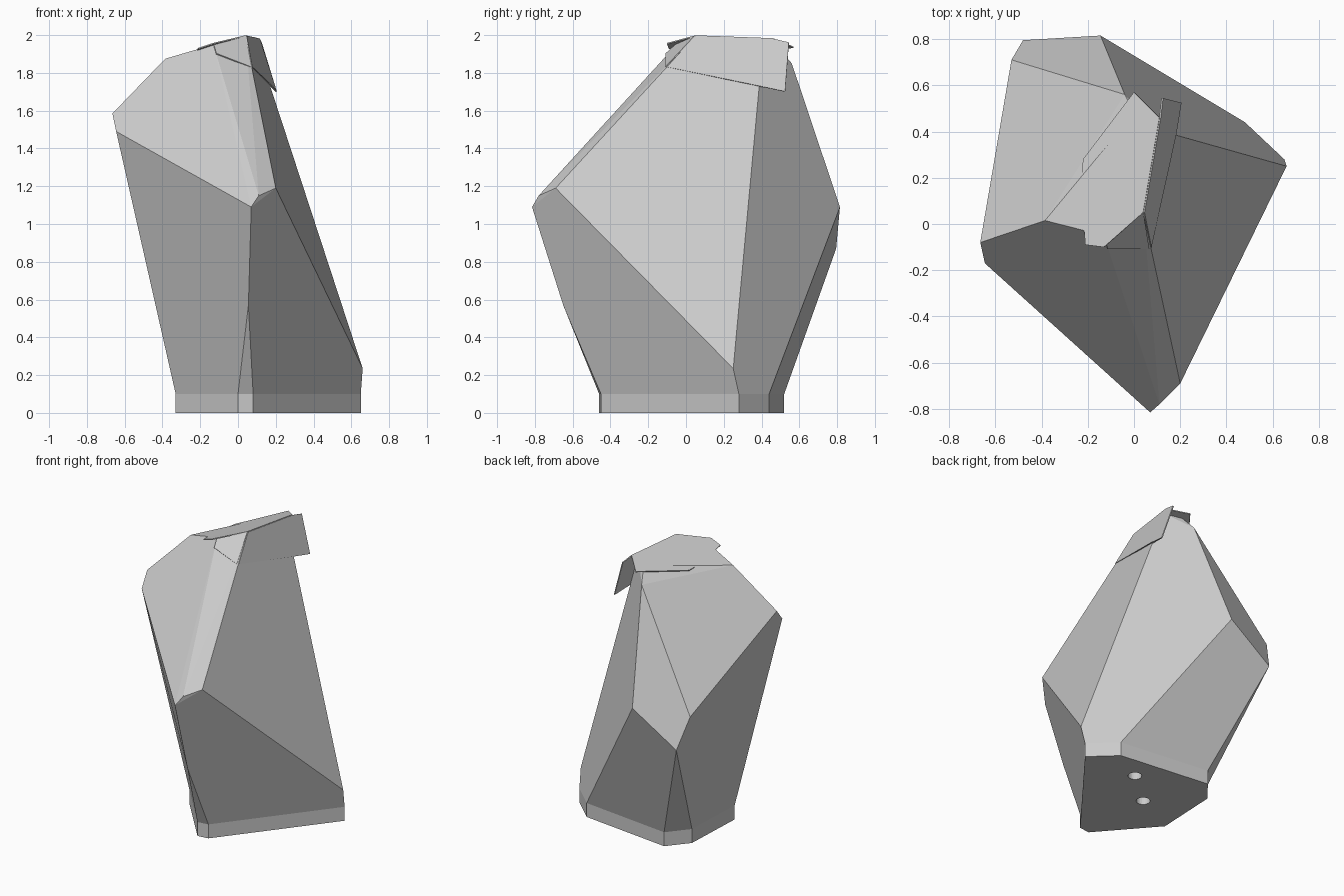
import bpy, bmesh
from mathutils import Vector

if "Cube" in bpy.data.objects:
    bpy.data.objects.remove(bpy.data.objects["Cube"], do_unlink=True)

# One plain grey for everything
grey = bpy.data.materials.new("stone_grey")
grey.use_nodes = True
grey.diffuse_color = (0.6, 0.6, 0.6, 1)
grey.node_tree.nodes["Principled BSDF"].inputs["Base Color"].default_value = (0.6, 0.6, 0.6, 1)


def make_object(name, bm):
    bmesh.ops.recalc_face_normals(bm, faces=bm.faces)
    mesh = bpy.data.meshes.new(name)
    bm.to_mesh(mesh)
    bm.free()
    mesh.materials.append(grey)
    obj = bpy.data.objects.new(name, mesh)
    bpy.context.scene.collection.objects.link(obj)
    return obj


def thicken(bm, face, offset):
    """Extrude one face into a solid along an offset."""
    new = bmesh.ops.extrude_face_region(bm, geom=[face])["geom"]
    verts = [v for v in new if isinstance(v, bmesh.types.BMVert)]
    bmesh.ops.translate(bm, verts=verts, vec=offset)


def sheet(name, corners, outward, lift=0.002, thickness=0.007):
    """Thin plate lying just outside a facet of the body."""
    bm = bmesh.new()
    face = bm.faces.new([bm.verts.new(c) for c in corners])
    face.normal_update()
    n = face.normal.copy()
    if n.dot(Vector(outward)) < 0:
        n.negate()
    bmesh.ops.translate(bm, verts=bm.verts, vec=n * lift)
    thicken(bm, face, -n * thickness)
    return make_object(name, bm)


# Outline of the foot, counter-clockwise
FOOT = [(0.0, -0.46), (0.08, -0.45), (0.65, 0.28), (0.48, 0.44),
        (-0.19, 0.52), (-0.31, 0.375), (-0.33, -0.08)]
FOOT_TOP = 0.1
peak = Vector((0.04, 0.05, 1.995))
brow = Vector((-0.13, -0.05, 1.95))

# Faceted body: hull of its corner points
corners = [(x, y, FOOT_TOP) for x, y in FOOT] + [
    # front corner, and the bend below it
    (0.07, -0.815, 1.09), (0.11, -0.78, 1.15), (0.20, -0.69, 1.19), (0.055, -0.65, 0.57),
    # side corners
    (-0.665, -0.08, 1.585), (-0.645, -0.17, 1.49), (0.66, 0.25, 0.235),
    # back corner
    (-0.145, 0.815, 1.09), (-0.53, 0.71, 1.09), (-0.48, 0.795, 0.87),
    # crown
    (-0.385, 0.015, 1.875), (0.09, 0.41, 1.975), (0.0, 0.48, 1.945), (-0.04, 0.56, 1.85),
    peak, brow]
bm = bmesh.new()
for c in corners:
    bm.verts.new(c)
hull = bmesh.ops.convex_hull(bm, input=bm.verts)
loose = [v for v in bm.verts if not v.link_faces]
bmesh.ops.delete(bm, geom=loose, context="VERTS")
bmesh.ops.dissolve_limit(bm, angle_limit=0.06, verts=bm.verts, edges=bm.edges)
make_object("faceted_body", bm)

# Upright foot
bm = bmesh.new()
thicken(bm, bm.faces.new([bm.verts.new((x, y, 0)) for x, y in FOOT]), (0, 0, FOOT_TOP))
foot = make_object("foot", bm)

# Two round sockets under the foot
bm = bmesh.new()
for x, y in [(0.24, 0.295), (-0.01, 0.08)]:
    ring = bmesh.ops.create_cone(bm, cap_ends=True, segments=24, radius1=0.045,
                                 radius2=0.045, depth=0.16)["verts"]
    bmesh.ops.translate(bm, verts=ring, vec=(x, y, 0))
cutter = make_object("socket_cutter", bm)
cutter.hide_render = True
cut = foot.modifiers.new("sockets", "BOOLEAN")
cut.operation = "DIFFERENCE"
cut.solver = "EXACT"
cut.object = cutter
bpy.context.view_layer.update()
graph = bpy.context.evaluated_depsgraph_get()
cut_mesh = bpy.data.meshes.new_from_object(foot.evaluated_get(graph))
foot.modifiers.clear()
foot.data = cut_mesh
bpy.data.objects.remove(cutter, do_unlink=True)

# Folded cap: top, side flap and front flap
def cap_height(x, y):
    return 1.997 + 0.315 * (x - 0.04) - 0.091 * (y - 0.05)

outline = [(0.04, 0.05), (0.11, 0.46), (0.0, 0.57), (-0.22, 0.28),
           (-0.23, 0.15), (-0.21, -0.09), (-0.13, -0.10)]
sheet("cap_top", [(x, y, cap_height(x, y)) for x, y in outline], (0, 0, 1))
sheet("cap_side_flap", [peak, (0.11, 0.46, 1.98), (0.12, 0.545, 1.96), (0.20, 0.525, 1.70),
                        (0.177, 0.385, 1.73), (0.07, -0.10, 1.83)], (1, 0, 0), lift=0.006)
sheet("cap_front_flap", [peak, brow, (-0.115, -0.105, 1.90), (0.065, -0.105, 1.83)],
      (0, -1, 0.5), lift=0.005)
